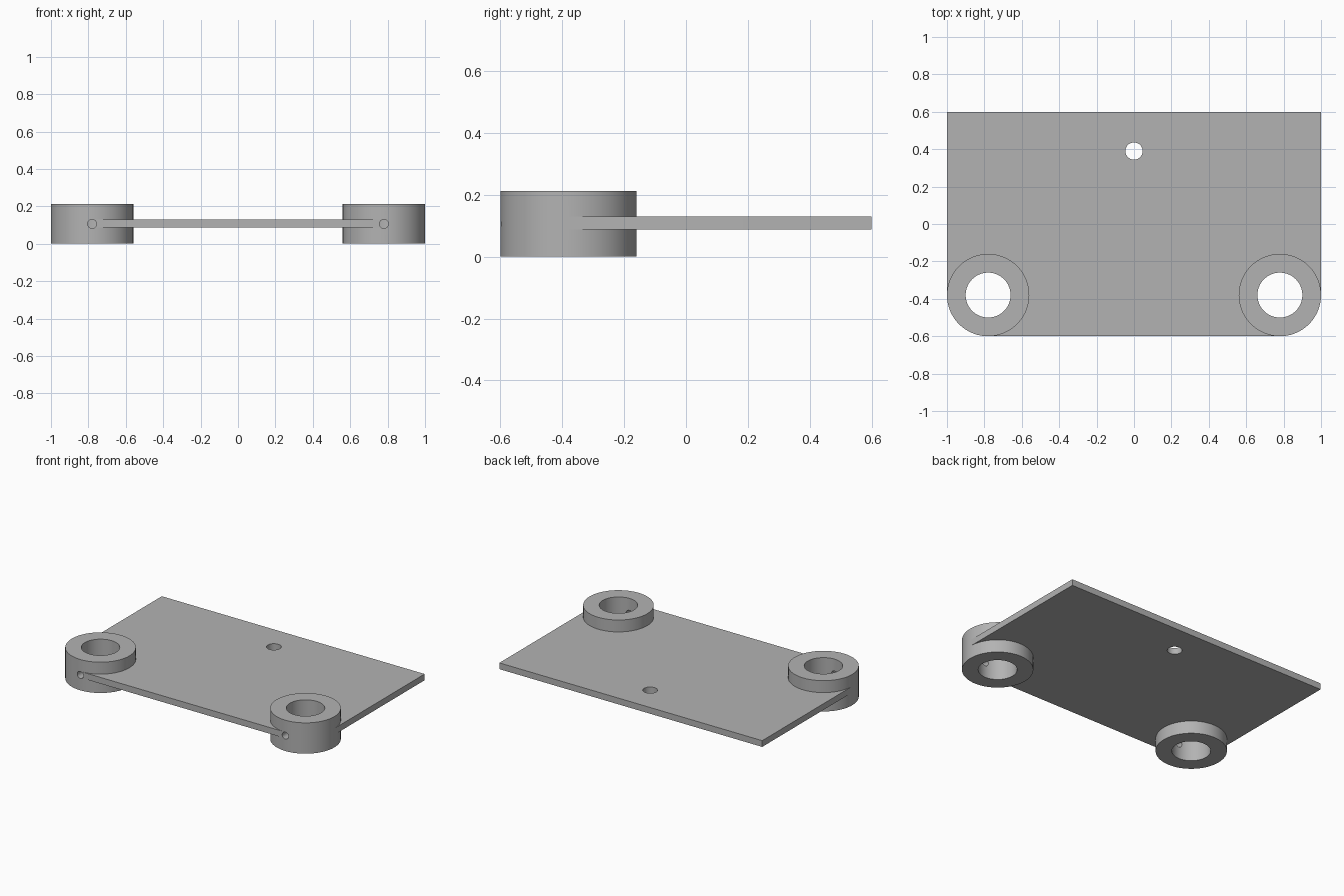
import bpy
import bmesh
from math import radians

cube = bpy.data.objects.get("Cube")
if cube:
    bpy.data.objects.remove(cube, do_unlink=True)

# Main dimensions
BOSS_X, BOSS_Y, BOSS_R, BORE_R, HEIGHT = 0.78, -0.38, 0.22, 0.12, 0.212
PLATE_BOTTOM, PLATE_TOP = 0.087, 0.13

grey = bpy.data.materials.new("plain_grey")
grey.use_nodes = True
colour = (0.45, 0.45, 0.45, 1)
grey.diffuse_color = colour
grey.node_tree.nodes["Principled BSDF"].inputs["Base Color"].default_value = colour


def cylinder(name, radius, depth, location, sides=96, rotation=(0, 0, 0)):
    bpy.ops.mesh.primitive_cylinder_add(vertices=sides, radius=radius, depth=depth,
                                        location=location, rotation=rotation)
    obj = bpy.context.object
    obj.name = name
    obj.data.materials.append(grey)
    return obj


def combine(target, tool, operation):
    bpy.context.view_layer.objects.active = target
    mod = target.modifiers.new(operation.lower(), 'BOOLEAN')
    mod.operation = operation
    mod.solver = 'EXACT'
    mod.object = tool
    bpy.ops.object.modifier_apply(modifier=mod.name)
    bpy.data.objects.remove(tool, do_unlink=True)


# Flat plate, its front corners clipped inside the bosses
outline = [(-1, 0.6), (-1, BOSS_Y), (-BOSS_X, -0.6),
           (BOSS_X, -0.6), (1, BOSS_Y), (1, 0.6)]
bm = bmesh.new()
face = bm.faces.new([bm.verts.new((x, y, PLATE_BOTTOM)) for x, y in outline])
extruded = bmesh.ops.extrude_face_region(bm, geom=[face])["geom"]
bmesh.ops.translate(bm, vec=(0, 0, PLATE_TOP - PLATE_BOTTOM),
                    verts=[v for v in extruded if isinstance(v, bmesh.types.BMVert)])
bmesh.ops.recalc_face_normals(bm, faces=bm.faces)
mesh = bpy.data.meshes.new("mounting_plate")
bm.to_mesh(mesh)
bm.free()
mesh.materials.append(grey)
plate = bpy.data.objects.new("mounting_plate", mesh)
bpy.context.collection.objects.link(plate)

# Round bosses on the front corners
for side in (-1, 1):
    combine(plate, cylinder("boss", BOSS_R, HEIGHT,
                            (side * BOSS_X, BOSS_Y, HEIGHT / 2)), 'UNION')

# Vertical bores and set screw holes through the front walls
for side in (-1, 1):
    combine(plate, cylinder("bore_cutter", BORE_R, 1,
                            (side * BOSS_X, BOSS_Y, HEIGHT / 2)), 'DIFFERENCE')
    combine(plate, cylinder("screw_cutter", 0.024, 0.3,
                            (side * BOSS_X, BOSS_Y - 0.15, HEIGHT / 2), 32,
                            (radians(90), 0, 0)), 'DIFFERENCE')

# Single hole near the back edge
combine(plate, cylinder("hole_cutter", 0.046, 1, (0, 0.39, 0.1), 48), 'DIFFERENCE')

bpy.ops.object.select_all(action='DESELECT')
plate.select_set(True)
bpy.context.view_layer.objects.active = plate
bpy.ops.object.shade_smooth_by_angle(angle=radians(15))
